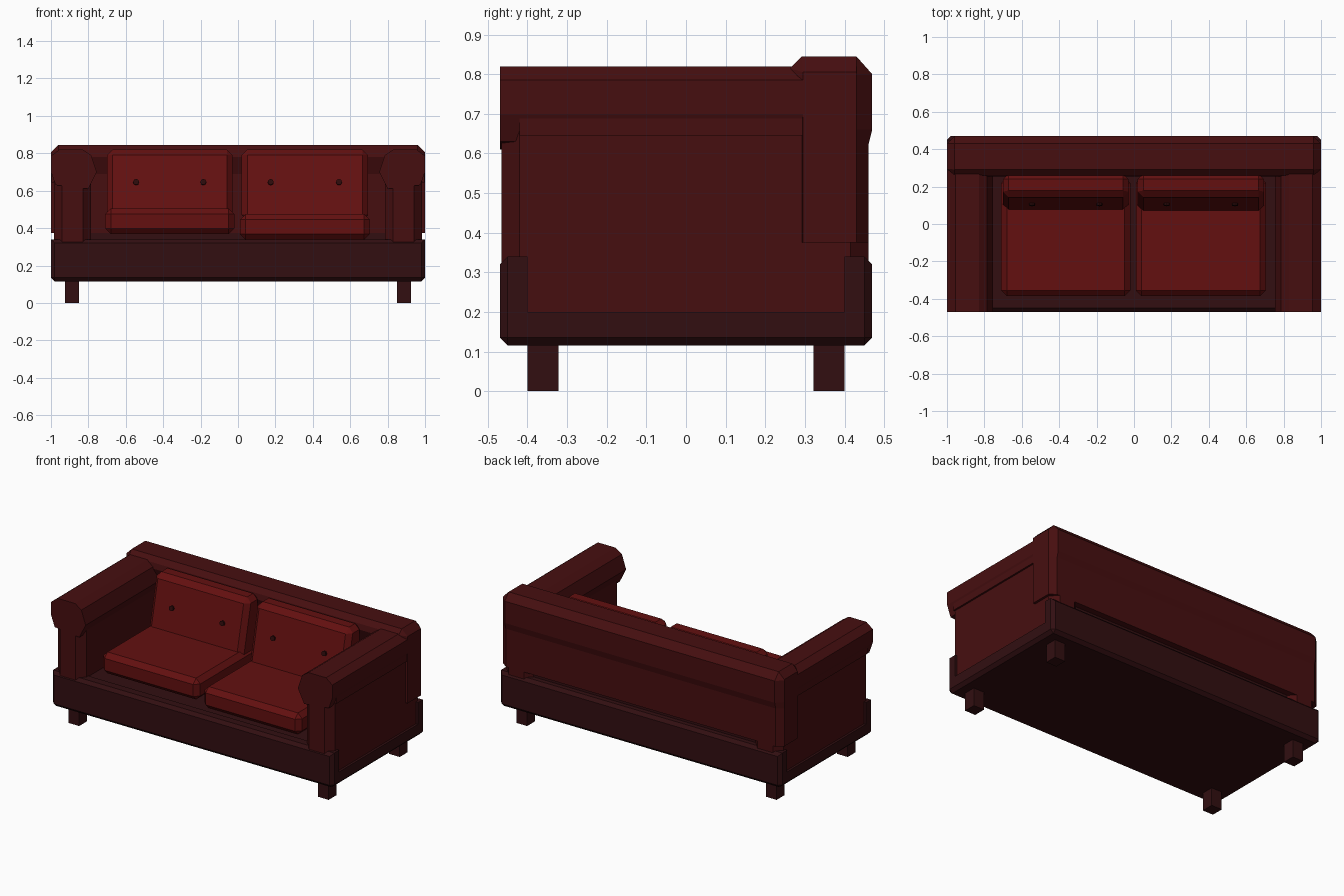
import bpy, bmesh, math
from mathutils import Matrix

if "Cube" in bpy.data.objects:
    bpy.data.objects.remove(bpy.data.objects["Cube"])


def material(name, rgb):
    m = bpy.data.materials.new(name)
    m.diffuse_color = (*rgb, 1)
    m.use_nodes = True
    m.node_tree.nodes["Principled BSDF"].inputs["Base Color"].default_value = m.diffuse_color
    return m


CUSHION = material("cushion red", (0.125, 0.005, 0.005))
BODY = material("body dark red", (0.062, 0.0045, 0.005))
BASE = material("base maroon", (0.032, 0.0045, 0.0055))
BUTTON = material("button dark red", (0.025, 0.003, 0.003))


def finish(name, bm, mat):
    bmesh.ops.recalc_face_normals(bm, faces=bm.faces)
    me = bpy.data.meshes.new(name)
    bm.to_mesh(me)
    bm.free()
    me.materials.append(mat)
    ob = bpy.data.objects.new(name, me)
    bpy.context.collection.objects.link(ob)
    return ob


def box(name, x, y, z, mat, bevel=0.0, pick=lambda a, b: True):
    """Box from ranges, with one-step chamfers on the picked edges."""
    bm = bmesh.new()
    bmesh.ops.create_cube(bm, size=1)
    for v in bm.verts:
        v.co = [r[0] if c < 0 else r[1] for c, r in zip(v.co, (x, y, z))]
    if bevel:
        edges = [e for e in bm.edges if pick(e.verts[0].co, e.verts[1].co)]
        bmesh.ops.bevel(bm, geom=edges, offset=bevel, segments=1,
                        profile=0.5, affect='EDGES')
    return finish(name, bm, mat)


def prism(name, rings, mat):
    """Skin matching closed rings of points and cap both ends."""
    bm = bmesh.new()
    loops = [[bm.verts.new(p) for p in ring] for ring in rings]
    n = len(loops[0])
    for a, b in zip(loops, loops[1:]):
        for i in range(n):
            j = (i + 1) % n
            bm.faces.new((a[i], a[j], b[j], b[i]))
    bm.faces.new(loops[0])
    bm.faces.new(loops[-1])
    return finish(name, bm, mat)


def vertical(a, b):
    return abs(a.z - b.z) > 0.01


# Base: lower slab, raised front and rear rails, inner deck
box("base_slab", (-1, 1), (-0.47, 0.47), (0.115, 0.2), BASE, 0.02,
    lambda a, b: vertical(a, b) or max(a.z, b.z) < 0.13)
for name, y in (("front_rail", (-0.47, -0.40)), ("rear_rail", (0.40, 0.47))):
    box(name, (-1, 1), y, (0.19, 0.34), BASE, 0.02,
        lambda a, b: max(abs(a.y), abs(b.y)) > 0.45
        and min(abs(a.y), abs(b.y)) > 0.45 and max(a.z, b.z) > 0.3)
box("deck", (-0.85, 0.85), (-0.42, 0.42), (0.18, 0.335), BASE)

# Arm roll section (x, z), widest at the top
roll = [(1, 0.70), (1, 0.785), (0.955, 0.82), (0.83, 0.82), (0.785, 0.79),
        (0.755, 0.70), (0.80, 0.61), (0.975, 0.63)]

for s, side in ((-1, "left"), (1, "right")):
    # Arm panel with chamfered upright corners
    box(side + "_arm_panel", sorted((s * 0.785, s * 0.985)), (-0.465, 0.46),
        (0.15, 0.68), BODY, 0.045, vertical)
    prism(side + "_arm_roll",
          [[(s * x, y, z) for x, z in roll] for y in (-0.47, 0.35)], BODY)
    # Ledge under the roll
    box(side + "_arm_ledge", sorted((s * 0.80, s * 0.996)), (-0.42, 0.35),
        (0.645, 0.72), BODY)
    # Feet
    for t, end in ((-1, "front"), (1, "rear")):
        box(f"{end}_{side}_foot", sorted((s * 0.85, s * 0.925)),
            sorted((t * 0.322, t * 0.40)), (0, 0.13), BASE)

# Backrest section (y, z), tapered at both ends
back = [(0.29, 0.375), (0.29, 0.69), (0.255, 0.78), (0.262, 0.815),
        (0.292, 0.845), (0.43, 0.845), (0.47, 0.80), (0.47, 0.66),
        (0.46, 0.62), (0.46, 0.375)]


def back_ring(x, inset):
    return [(x, min(max(y, 0.255 + inset), 0.47 - inset), min(z, 0.845 - inset))
            for y, z in back]


prism("backrest", [back_ring(-1, 0.04), back_ring(-0.96, 0),
                   back_ring(0.96, 0), back_ring(1, 0.04)], BODY)
# Recessed strip behind the rear slot
box("rear_recess", (-0.85, 0.85), (0.29, 0.42), (0.3, 0.39), BASE)

# Seat and back cushions, with two buttons each
tilt = math.atan2(0.075, 0.33)
for side, x0, x1, lift, buttons in (
        ("left", -0.71, -0.02, 0.03, (-0.545, -0.185)),
        ("right", 0.01, 0.705, 0.0, (0.175, 0.54))):
    box(side + "_seat_cushion", (x0, x1), (-0.385, 0.25),
        (0.338 + lift, 0.475 + lift), CUSHION, 0.03)
    c = box(side + "_back_cushion", (x0 + 0.01, x1 - 0.01), (0.07, 0.27),
            (0.44, 0.82), CUSHION, 0.03)
    for v in c.data.vertices:  # lean the front face backwards
        if v.co.y < 0.15:
            v.co.y += (v.co.z - 0.47) * 0.075 / 0.33
    for i, bx in enumerate(buttons):
        bm = bmesh.new()
        bmesh.ops.create_cone(
            bm, cap_ends=True, segments=8, radius1=0.016, radius2=0.016, depth=0.02,
            matrix=Matrix.Translation((bx, 0.108, 0.645))
            @ Matrix.Rotation(math.pi / 2 - tilt, 4, 'X'))
        finish(f"{side}_button_{i + 1}", bm, BUTTON)
